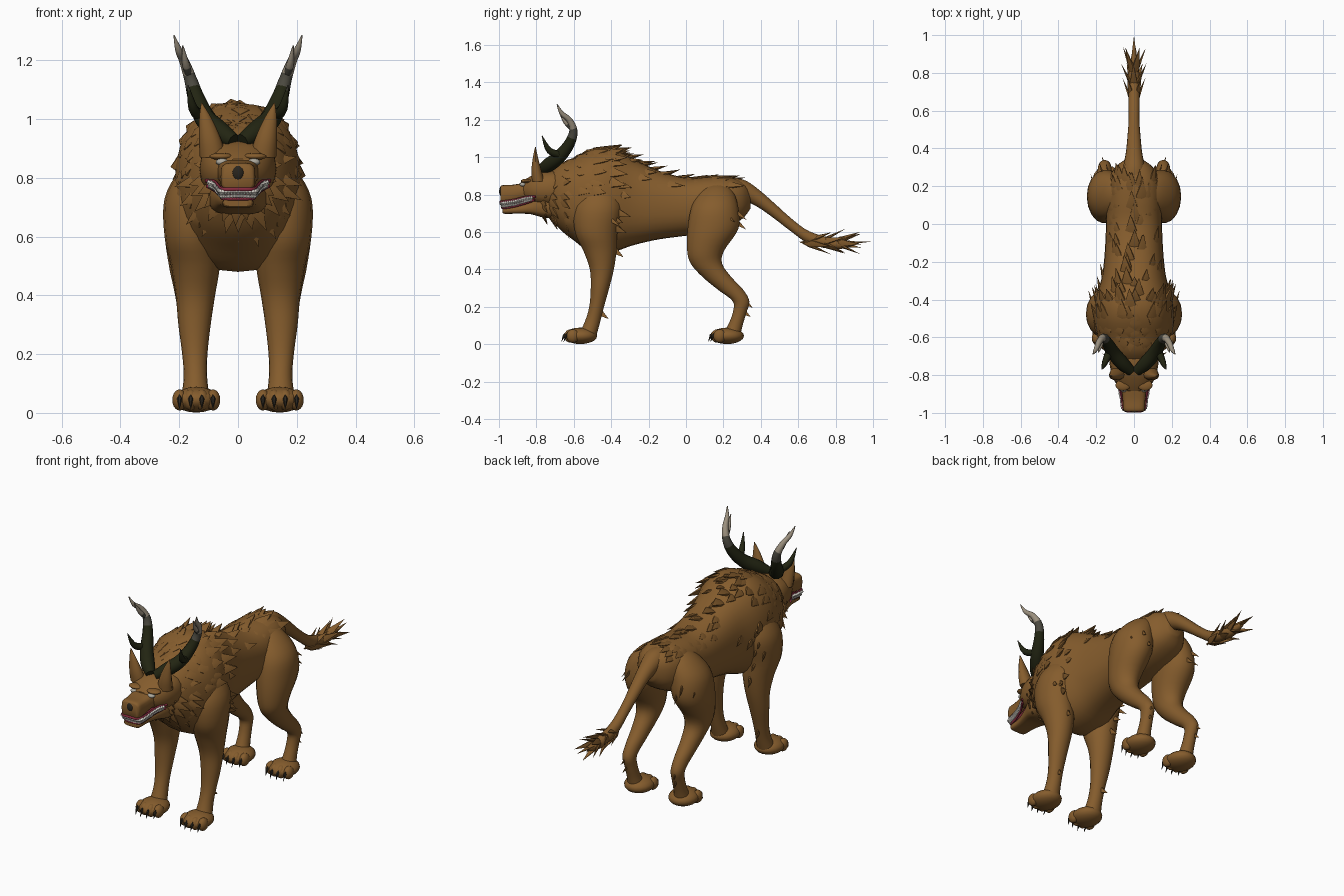
import bpy, bmesh, math, random
from mathutils import Vector, Matrix

random.seed(4)
X, Y, Z = Vector((1, 0, 0)), Vector((0, 1, 0)), Vector((0, 0, 1))
SIDES = ((1, "left"), (-1, "right"))
TORSO_BOX = .84
made = []
if "Cube" in bpy.data.objects:
    bpy.data.objects.remove(bpy.data.objects["Cube"])


def material(name, r, g, b):
    m = bpy.data.materials.new(name)
    m.use_nodes = True
    m.diffuse_color = (r, g, b, 1)
    m.node_tree.nodes["Principled BSDF"].inputs["Base Color"].default_value = (r, g, b, 1)
    return m


fur = material("brown fur", .235, .108, .026)
dark = material("dark horn", .016, .018, .006)
grey = material("grey horn", .07, .066, .05)
bone = material("bone tip", .33, .28, .21)
red = material("red lips", .23, .022, .045)
white = material("white teeth", .78, .75, .68)
pale = material("pale eye", .42, .4, .34)
black = material("black nose and claws", .022, .018, .012)


def finish(bm, name, mats):
    bmesh.ops.remove_doubles(bm, verts=bm.verts, dist=.00002)
    bmesh.ops.recalc_face_normals(bm, faces=bm.faces)
    me = bpy.data.meshes.new(name)
    bm.to_mesh(me)
    bm.free()
    for m in mats:
        me.materials.append(m)
    ob = bpy.data.objects.new(name, me)
    bpy.context.collection.objects.link(ob)
    made.append(ob)
    return ob


def spline(pts, sub=4):
    """Smooth rows through the given stations."""
    rows, last = [], len(pts) - 1
    for i in range(last):
        a, b, c, d = (pts[min(max(k, 0), last)] for k in range(i - 1, i + 3))
        for j in range(sub):
            t = j / sub
            rows.append([q + t / 2 * (r - p + t * (2 * p - 5 * q + 4 * r - s + t * (3 * (q - r) + s - p)))
                         for p, q, r, s in zip(a, b, c, d)])
    return rows + [list(pts[-1])]


def rounded(w, box):
    """Point on a unit circle, squared off as box falls below one."""
    return [math.copysign(abs(f) ** box, f) for f in (math.cos(w), math.sin(w))]


def loft(name, pts, bands=((0, fur),), axes=None, ref=X, sides=18, box=1, side=1):
    """Skin over stations (x, y, z, radius, radius); bands colour it by length."""
    rows, bm, rings = spline(pts), bmesh.new(), []
    for i, row in enumerate(rows):
        if axes:
            u, v = axes
        else:
            t = Vector(rows[min(i + 1, len(rows) - 1)][:3]) - Vector(rows[max(i - 1, 0)][:3])
            u = t.cross(ref).normalized()
            v = t.cross(u).normalized()
        ring = []
        for k in range(sides):
            c, s = rounded(math.tau * k / sides, box)
            p = Vector(row[:3]) + u * c * row[3] + v * s * row[-1]
            ring.append(bm.verts.new((p.x * side, p.y, p.z)))
        rings.append(ring)
    for i, (a, b) in enumerate(zip(rings, rings[1:])):
        idx = max(n for n, band in enumerate(bands) if i / len(rows) >= band[0])
        for k in range(sides):
            f = bm.faces.new((a[k], a[k - 1], b[k - 1], b[k]))
            f.material_index = idx
    bm.faces.new(rings[0])
    bm.faces.new(rings[-1]).material_index = len(bands) - 1
    return finish(bm, name, [m for _, m in bands])


def spike(bm, base, way, length, width, normal=Z, flat=.45):
    """Flattened leaf-shaped lock: long tip ahead of base, short root behind it."""
    d = Vector(way).normalized()
    x = d.cross(Vector(normal)).normalized()
    basis = Matrix((x, d.cross(x), d)).transposed().to_4x4()
    squash = Matrix.Diagonal((1, flat, 1, 1))
    for span, r1, r2 in ((length, width, 0), (-length * .45, 0, width)):
        m = Matrix.Translation(Vector(base) + d * span / 2) @ basis @ squash
        bmesh.ops.create_cone(bm, segments=6, radius1=r1, radius2=r2, depth=abs(span), matrix=m)


def ball(name, loc, size, mat):
    bm = bmesh.new()
    m = Matrix.Translation(loc) @ Matrix.Diagonal((*size, 1))
    bmesh.ops.create_uvsphere(bm, u_segments=18, v_segments=10, radius=1, matrix=m)
    return finish(bm, name, [mat])


# Torso and tail
torso = [(0, -.74, .80, .10, .10), (0, -.68, .79, .15, .17), (0, -.6, .775, .19, .22),
         (0, -.5, .765, .215, .28), (0, -.4, .77, .205, .28), (0, -.28, .76, .17, .23),
         (0, -.15, .745, .155, .185), (0, 0, .735, .148, .155), (0, .12, .745, .148, .15),
         (0, .22, .76, .14, .135), (0, .3, .77, .10, .1), (0, .345, .775, .04, .05)]
loft("torso", torso, axes=(X, Z), sides=28, box=TORSO_BOX)
loft("tail", [(0, .2, .83, .075, .055), (0, .3, .825, .058, .058), (0, .38, .785, .043, .05),
              (0, .47, .715, .034, .042), (0, .56, .64, .028, .036), (0, .66, .57, .03, .034),
              (0, .8, .535, .028, .028), (0, .9, .54, .012, .012)], axes=(X, Z))
bm = bmesh.new()
for y, spread in ((.66, .42), (.74, .5), (.82, .42)):
    for k in range(5):
        w = math.tau * k / 5 + y * 9
        out = Vector((math.cos(w), 0, math.sin(w)))
        spike(bm, Vector((0, y, .545)) + out * .016, Y + out * spread, .125, .024, out)
spike(bm, (0, .84, .54), (0, 1, .06), .16, .022)
finish(bm, "tail_tuft", [fur])

# Body fur: collars on the mane, then scattered tufts and a crest
bm = bmesh.new()
rows = spline(torso, 8)


def tuft(row, degrees, lift, length, width):
    c, s = rounded(math.radians(degrees), TORSO_BOX)
    n = Vector((c / row[3], 0, s / row[4])).normalized()
    p = Vector((row[3] * c, row[1], row[2] + row[4] * s)) - n * .008
    spike(bm, p, Y + n * lift - Z * .3 * abs(c), length, width, n, .4)


for i in (13, 19, 25, 32):
    for k in range(13):
        tuft(rows[i], -30 + 240 * k / 12 + random.uniform(-7, 7),
             .4, random.uniform(.06, .1), .034)
for _ in range(75):
    i = random.randint(10, 76)
    low = -20 if i < 45 else 35
    tuft(rows[i], random.uniform(low, 180 - low), .25, random.uniform(.05, .09), .026)
for i in range(14, 70, 4):
    tuft(rows[i], random.uniform(75, 105), .3, .09, .036)
finish(bm, "body_fur", [fur])

# Skull, square muzzle, jaw and nose
loft("skull", [(0, -.885, .825, .05, .04), (0, -.84, .828, .095, .066), (0, -.78, .83, .122, .092),
               (0, -.7, .83, .13, .1), (0, -.64, .82, .1, .1)], axes=(X, Z), box=.8)
loft("muzzle", [(0, -.993, .803, .05, .04), (0, -.98, .803, .058, .048), (0, -.93, .807, .061, .046),
                (0, -.87, .82, .068, .042), (0, -.8, .83, .085, .042)], axes=(X, Z), box=.5)
loft("lower_jaw", [(0, -.98, .715, .045, .013), (0, -.965, .715, .052, .018), (0, -.9, .72, .056, .022),
                   (0, -.83, .73, .075, .035), (0, -.75, .745, .1, .07), (0, -.66, .76, .1, .08)],
     axes=(X, Z), box=.6)
loft("mouth", [(0, -.965, .744, .042, .018), (0, -.9, .75, .046, .022), (0, -.8, .765, .07, .03)],
     [(0, red)], axes=(X, Z), box=.6)
ball("nose", (0, -.988, .818), (.021, .011, .026), black)

# Lips and teeth follow the same mouth curve
upper = [(.108, -.805, .79), (.08, -.855, .786), (.065, -.92, .77), (.052, -.984, .761), (0, -.992, .761)]
lower = [(.104, -.81, .772), (.076, -.855, .756), (.058, -.92, .738), (.048, -.97, .73), (0, -.982, .73)]
bm = bmesh.new()
for name, path in (("upper_lip", upper), ("lower_lip", lower)):
    whole = path + [(-x, y, z) for x, y, z in reversed(path[:-1])]
    loft(name, [(*p, .006, .007) for p in whole], [(0, red)], ref=Z, sides=8)
for a, b in zip(spline(upper, 6)[3:], spline(lower, 6)[3:]):
    for s, _ in SIDES:
        a1, b1 = (Vector((q[0] * s, q[1], q[2])) for q in (a, b))
        out = Vector((.005 * s, 0, 0))
        spike(bm, a1.lerp(b1, .2) + out, b1 - a1, .024, .009, Y, 1)
        spike(bm, b1.lerp(a1, .2) + out, a1 - b1, .018, .007, Y, 1)
finish(bm, "teeth", [white])

# Cheek ruff and beard
bm = bmesh.new()
for y, radius, length in ((-.77, .1, .065), (-.72, .125, .085), (-.67, .155, .1)):
    for k in range(13):
        w = math.radians(-205 + 230 * k / 12 + random.uniform(-6, 6))
        out = Vector((math.cos(w), 0, math.sin(w)))
        spike(bm, Vector((0, y, .79)) + out * radius * .88, out + Y * .6 - Z * .3,
              length * random.uniform(.75, 1.15), .03, out - Y)
finish(bm, "ruff", [fur])

for s, side in SIDES:
    # Eyes, brows and ears
    ball(side + "_eye", (.054 * s, -.872, .854), (.022, .018, .012), pale)
    ball(side + "_brow", (.058 * s, -.853, .873), (.04, .03, .012), fur)
    loft(side + "_ear", [(.085, -.79, .87, .045, .035), (.095, -.8, .93, .038, .028),
                         (.11, -.805, 1, .022, .014), (.124, -.805, 1.055, .002, .002)],
         axes=(X, Y), sides=10, side=s)

    # Branched horns
    loft(side + "_horn", [(.015, -.78, .925, .026, .026), (.06, -.74, .955, .037, .037),
                          (.11, -.68, 1, .036, .036), (.142, -.625, 1.07, .029, .029),
                          (.163, -.602, 1.14, .022, .022), (.185, -.625, 1.2, .016, .016),
                          (.202, -.665, 1.235, .012, .012), (.218, -.69, 1.285, .002, .002)],
         [(0, dark), (.47, grey), (.57, bone)], sides=10, side=s)
    loft(side + "_horn_top_tine", [(.168, -.605, 1.15, .014, .014), (.178, -.645, 1.19, .012, .012),
                                   (.188, -.68, 1.25, .002, .002)],
         [(0, grey), (.25, bone)], sides=8, side=s)
    loft(side + "_horn_low_tine", [(.125, -.66, 1.01, .02, .02), (.152, -.73, 1.035, .017, .017),
                                   (.17, -.77, 1.115, .002, .002)],
         [(0, dark), (.75, grey)], sides=8, side=s)

    # Legs
    loft(side + "_front_leg", [(.09, -.46, .9, .03, .03), (.12, -.46, .83, .075, .09),
                               (.145, -.47, .73, .105, .13), (.157, -.48, .6, .093, .115),
                               (.145, -.46, .5, .083, .09), (.145, -.45, .4, .067, .065),
                               (.148, -.46, .3, .055, .05), (.147, -.478, .2, .043, .04),
                               (.145, -.5, .12, .04, .042), (.145, -.53, .04, .05, .05)],
         axes=(X, Y), side=s)
    loft(side + "_hind_leg", [(.06, .17, .87, .01, .015), (.09, .165, .83, .065, .08),
                              (.135, .155, .74, .1, .125), (.15, .145, .62, .1, .138),
                              (.155, .105, .5, .08, .1), (.155, .11, .43, .065, .085),
                              (.155, .165, .36, .052, .078), (.155, .24, .29, .042, .068),
                              (.155, .294, .23, .036, .045), (.152, .287, .17, .033, .037),
                              (.15, .263, .1, .036, .04), (.148, .24, .04, .045, .05)],
         axes=(X, Y), side=s)

    # Paws with toes and claws
    for part, y in (("front", -.565), ("hind", .22)):
        x = .142 * s
        ball(f"{side}_{part}_paw", (x, y, .045), (.08, .09, .044), fur)
        claws = bmesh.new()
        for k in range(4):
            tx, ty = x + (k - 1.5) * .038, y - .058 + abs(k - 1.5) * .012
            ball(f"{side}_{part}_toe", (tx, ty, .044), (.025, .034, .036), fur)
            spike(claws, (tx, ty - .034, .048), (0, -.35, -.8), .04, .009, X, 1)
        finish(claws, f"{side}_{part}_claws", [black])

    # Tufts on wrists, hocks, elbows and rump
    bm = bmesh.new()
    for x, y, z, size in ((.147, -.46, .17, .06), (.155, .31, .23, .06), (.152, .3, .18, .06),
                          (.15, -.38, .5, .06), (.22, -.42, .68, .09), (.16, .25, .72, .1),
                          (.13, .26, .66, .08), (.21, .2, .7, .08)):
        spike(bm, (x * s, y, z), (.25 * s, .8, -.6), size, .02, X)
    finish(bm, side + "_leg_tufts", [fur])

# Smooth shading that keeps sharp edges
bpy.ops.object.select_all(action='DESELECT')
for ob in made:
    ob.select_set(True)
bpy.context.view_layer.objects.active = made[0]
bpy.ops.object.shade_smooth_by_angle(angle=math.radians(50))
